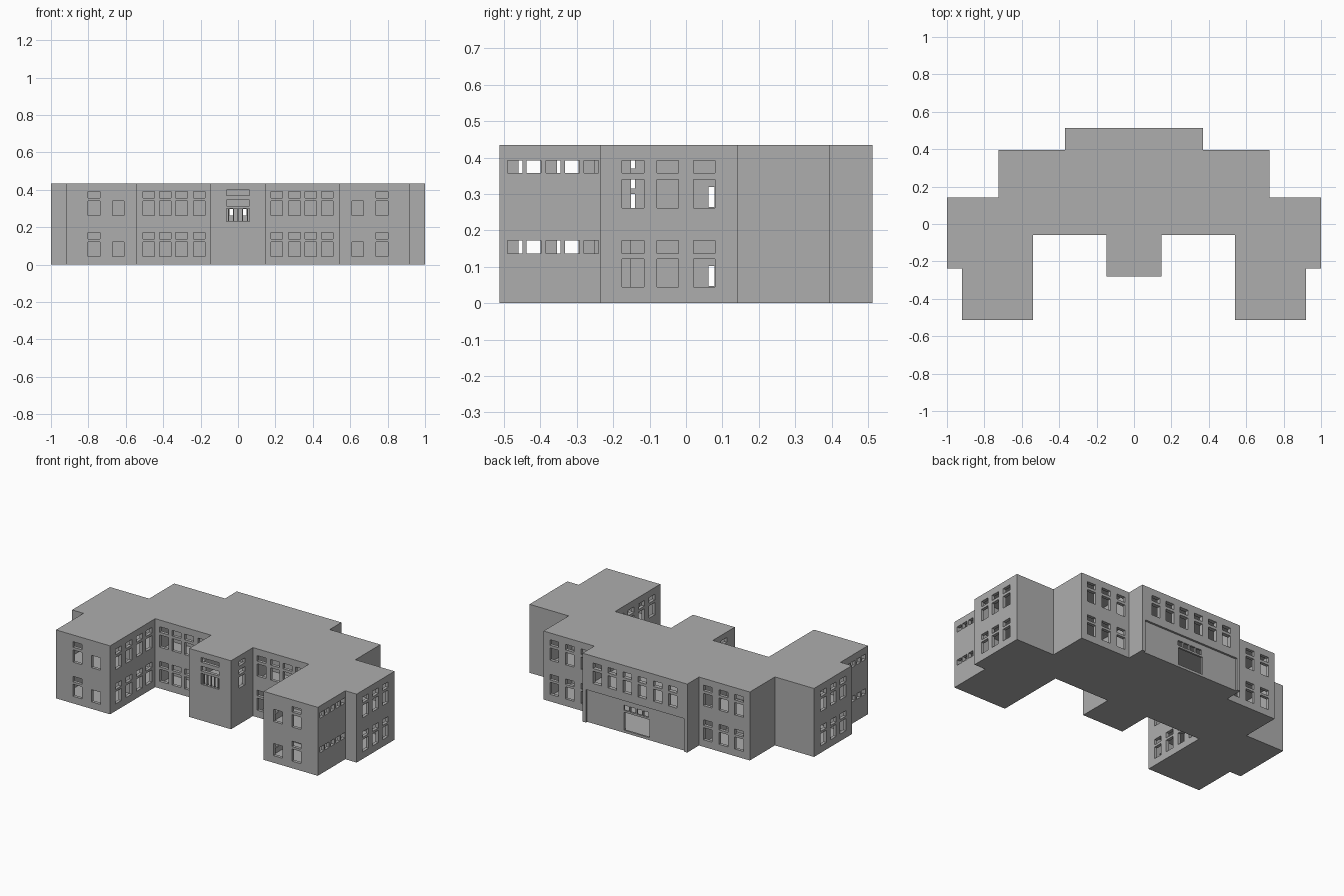
import bpy, bmesh

if "Cube" in bpy.data.objects:
    bpy.data.objects.remove(bpy.data.objects["Cube"])

H = 0.435
grey = bpy.data.materials.new("plain_grey")
grey.diffuse_color = (0.42, 0.42, 0.42, 1)
grey.use_nodes = True
grey.node_tree.nodes["Principled BSDF"].inputs["Base Color"].default_value = grey.diffuse_color


def new_object(name, bm):
    bmesh.ops.recalc_face_normals(bm, faces=bm.faces)
    me = bpy.data.meshes.new(name)
    bm.to_mesh(me)
    bm.free()
    me.materials.append(grey)
    ob = bpy.data.objects.new(name, me)
    bpy.context.collection.objects.link(ob)
    return ob


def boxes_object(name, boxes):
    """Each box is (x0, x1, y0, y1, z0, z1)."""
    bm = bmesh.new()
    for b in boxes:
        verts = bmesh.ops.create_cube(bm, size=1)["verts"]
        for v in verts:
            for i in range(3):
                lo, hi = sorted(b[2 * i:2 * i + 2])
                v.co[i] = hi if v.co[i] > 0 else lo
    return new_object(name, bm)


def mirrored(boxes):
    return boxes + [(-b[1], -b[0], *b[2:]) for b in boxes]


def cut(target, boxes):
    cutter = boxes_object("cutter", boxes)
    cutter.hide_render = True
    mod = target.modifiers.new("cut", 'BOOLEAN')
    mod.operation = 'DIFFERENCE'
    mod.solver = 'EXACT'
    mod.object = cutter
    bpy.context.view_layer.update()
    dg = bpy.context.evaluated_depsgraph_get()
    me = bpy.data.meshes.new_from_object(target.evaluated_get(dg))
    target.modifiers.clear()
    target.data = me
    bpy.data.objects.remove(cutter)


# building mass from a mirrored footprint
half = [(0.147, -0.28), (0.147, -0.06), (0.54, -0.06), (0.54, -0.513),
        (0.92, -0.513), (0.92, -0.237), (1, -0.237), (1, 0.143),
        (0.725, 0.143), (0.725, 0.395), (0.368, 0.395), (0.368, 0.513)]
outline = half + [(-x, y) for x, y in reversed(half)]
bm = bmesh.new()
face = bm.faces.new([bm.verts.new((x, y, 0)) for x, y in outline])
ext = bmesh.ops.extrude_face_region(bm, geom=[face])["geom"]
for v in ext:
    if isinstance(v, bmesh.types.BMVert):
        v.co.z = H
building = new_object("building", bm)

# hollow rooms on two storeys, and the recessed entrance panel at the back
rooms = []
for z0, z1 in ((0.012, 0.212), (0.225, 0.42)):
    rooms += mirrored([(0.56, 0.90, -0.493, -0.236, z0, z1),
                       (0.56, 0.98, -0.217, 0.123, z0, z1),
                       (0.157, 0.53, -0.04, 0.11, z0, z1),
                       (0.385, 0.705, 0.14, 0.375, z0, z1)])
    rooms += [(-0.127, 0.127, -0.26, 0.11, z0, z1),
              (-0.348, 0.348, 0.14, 0.488, z0, z1)]
rooms.append((-0.345, 0.345, 0.50, 0.56, -0.02, 0.21))
cut(building, rooms)

# window openings
SMALL = [(0.137, 0.172), (0.357, 0.392)]
LARGE = [(0.045, 0.122), (0.262, 0.34)]
STACK = [(0.23, 0.30), (0.315, 0.345), (0.37, 0.40)]
D = 0.03


def on_y(y, centres, w, rows):
    return [(c - w / 2, c + w / 2, y - D, y + D, *r) for c in centres for r in rows]


def on_x(x, centres, w, rows):
    return [(x - D, x + D, c - w / 2, c + w / 2, *r) for c in centres for r in rows]


wins = mirrored(
    on_y(-0.513, [0.77], 0.062, SMALL + LARGE)              # wing fronts
    + on_y(-0.513, [0.64], 0.062, LARGE)
    + on_y(-0.06, [0.208, 0.302, 0.39, 0.478], 0.062, SMALL + LARGE)   # court
    + on_x(0.54, [-0.43, -0.325, -0.22, -0.121], 0.06, SMALL + LARGE)  # inner wings
    + on_x(0.92, [-0.47, -0.418, -0.365, -0.312, -0.26], 0.04, SMALL)  # outer wings
    + on_x(1.0, [0.05, -0.05, -0.146], 0.06, SMALL + LARGE)  # end walls
    + on_x(0.147, [-0.17], 0.06, STACK)                     # centre bay sides
    + on_y(0.395, [0.43, 0.54, 0.65], 0.062, SMALL + LARGE)  # back sides
    + on_y(0.513, [0.053, 0.159, 0.265], 0.06, SMALL[1:] + LARGE[1:])  # back centre
    + on_y(0.50, [0.023, 0.068], 0.038, [(0.142, 0.175)]))  # panes over the door
wins += on_y(-0.28, [0], 0.125, STACK)
wins += on_y(0.50, [-0.005], 0.18, [(0.016, 0.13)])         # door
cut(building, wins)

# gaps in the inner partitions
gaps = [(-0.9, 0.9, 0.062, 0.078, z, z + 0.055) for z in (0.047, 0.264)]
cut(building, gaps)
cut(building, mirrored([(0.028, 0.045, 0.0, 0.3, 0.264, 0.298)]))

# upright bars in the big window of the centre bay
boxes_object("window_bars", [(x - 0.003, x + 0.003, -0.274, -0.266, 0.23, 0.30)
                             for x in (-0.05, -0.025, 0, 0.025, 0.05)])
